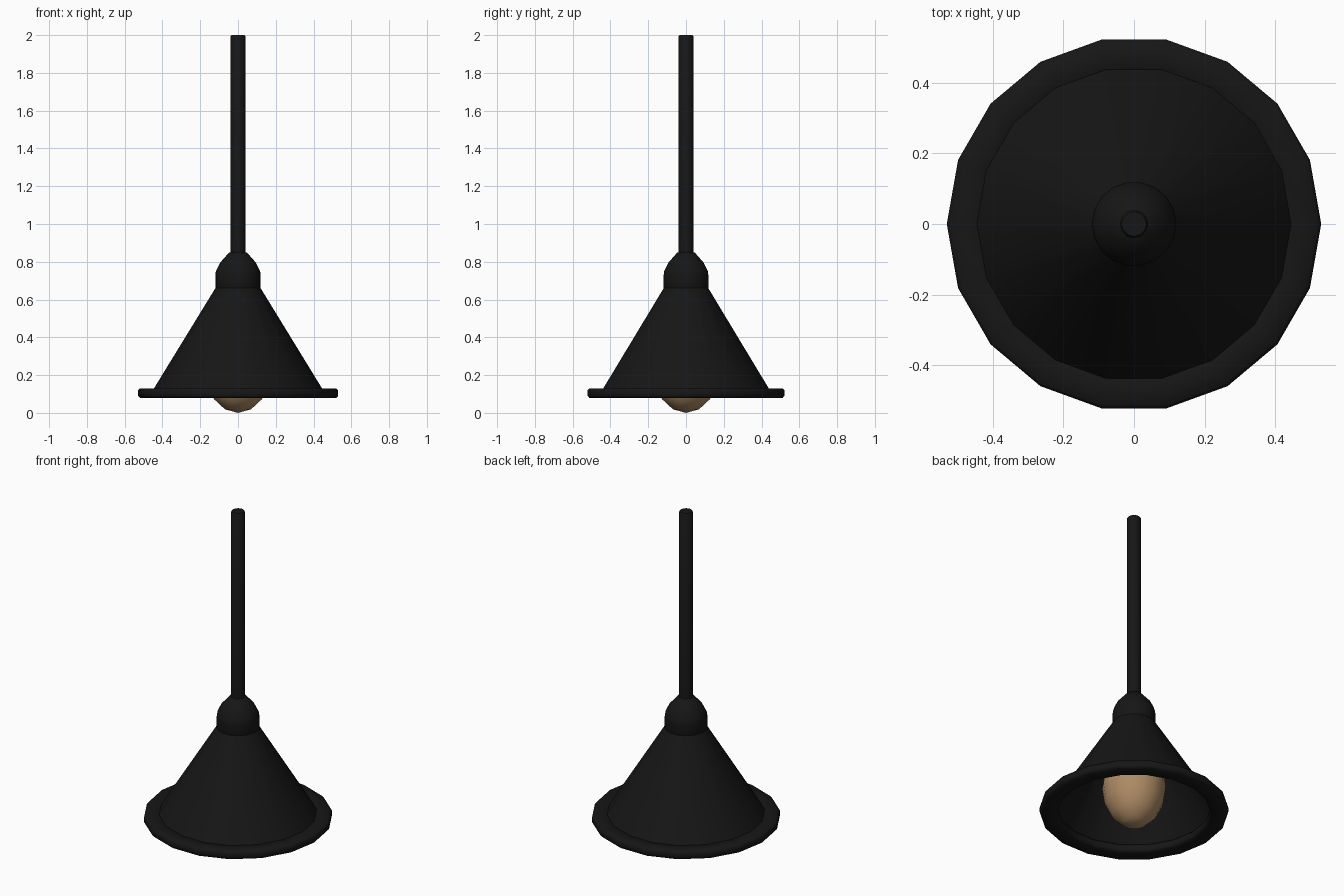
import bpy, bmesh
from math import sin, cos, pi, radians

if "Cube" in bpy.data.objects:
    bpy.data.objects.remove(bpy.data.objects["Cube"])


def material(name, rgb):
    m = bpy.data.materials.new(name)
    m.diffuse_color = (*rgb, 1)
    m.use_nodes = True
    m.node_tree.nodes["Principled BSDF"].inputs["Base Color"].default_value = m.diffuse_color
    return m


BLACK = material("black_metal", (0.008, 0.008, 0.008))
AMBER = material("warm_glass", (0.42, 0.26, 0.13))


def lathe(name, profile, sides, mat, closed=False, angle=40):
    """Revolve (radius, z) points around the z axis; radius 0 makes a pole."""
    bm = bmesh.new()
    rings = []
    for r, z in profile:
        if r < 1e-5:
            rings.append([bm.verts.new((0, 0, z))] * sides)
        else:
            rings.append([bm.verts.new((r * cos(2 * pi * i / sides),
                                        r * sin(2 * pi * i / sides), z))
                          for i in range(sides)])
    pairs = list(zip(rings, rings[1:]))
    if closed:
        pairs.append((rings[-1], rings[0]))
    for a, b in pairs:
        for i in range(sides):
            j = (i + 1) % sides
            quad = list(dict.fromkeys((a[i], a[j], b[j], b[i])))
            bm.faces.new(quad)
    bmesh.ops.recalc_face_normals(bm, faces=bm.faces)
    mesh = bpy.data.meshes.new(name)
    bm.to_mesh(mesh)
    bm.free()
    mesh.materials.append(mat)
    ob = bpy.data.objects.new(name, mesh)
    bpy.context.collection.objects.link(ob)
    bpy.ops.object.select_all(action='DESELECT')
    ob.select_set(True)
    bpy.context.view_layer.objects.active = ob
    bpy.ops.object.shade_smooth_by_angle(angle=radians(angle))
    return ob


# Hanging rod
lathe("rod", [(0, 0.78), (0.04, 0.78), (0.04, 1.993), (0.035, 2.0), (0, 2.0)], 12, BLACK)

# Domed cap over the top of the shade
lathe("cap", [(0, 0.62), (0.10, 0.62), (0.12, 0.66), (0.12, 0.73), (0.117, 0.75),
              (0.095, 0.795), (0.048, 0.848), (0, 0.862)], 18, BLACK)

# Open conical shade
lathe("shade", [(0.457, 0.11), (0.12, 0.66)], 18, BLACK)

# Flat rim with softened edges
lathe("rim", [(0.43, 0.09), (0.44, 0.08), (0.52, 0.08), (0.53, 0.09),
              (0.53, 0.12), (0.52, 0.13), (0.44, 0.13), (0.43, 0.12)],
      18, BLACK, closed=True, angle=50)

# Elongated bulb
lathe("bulb", [(0.18 * sin(pi * k / 8), 0.25 - 0.25 * cos(pi * k / 8)) for k in range(9)],
      16, AMBER, angle=60)
